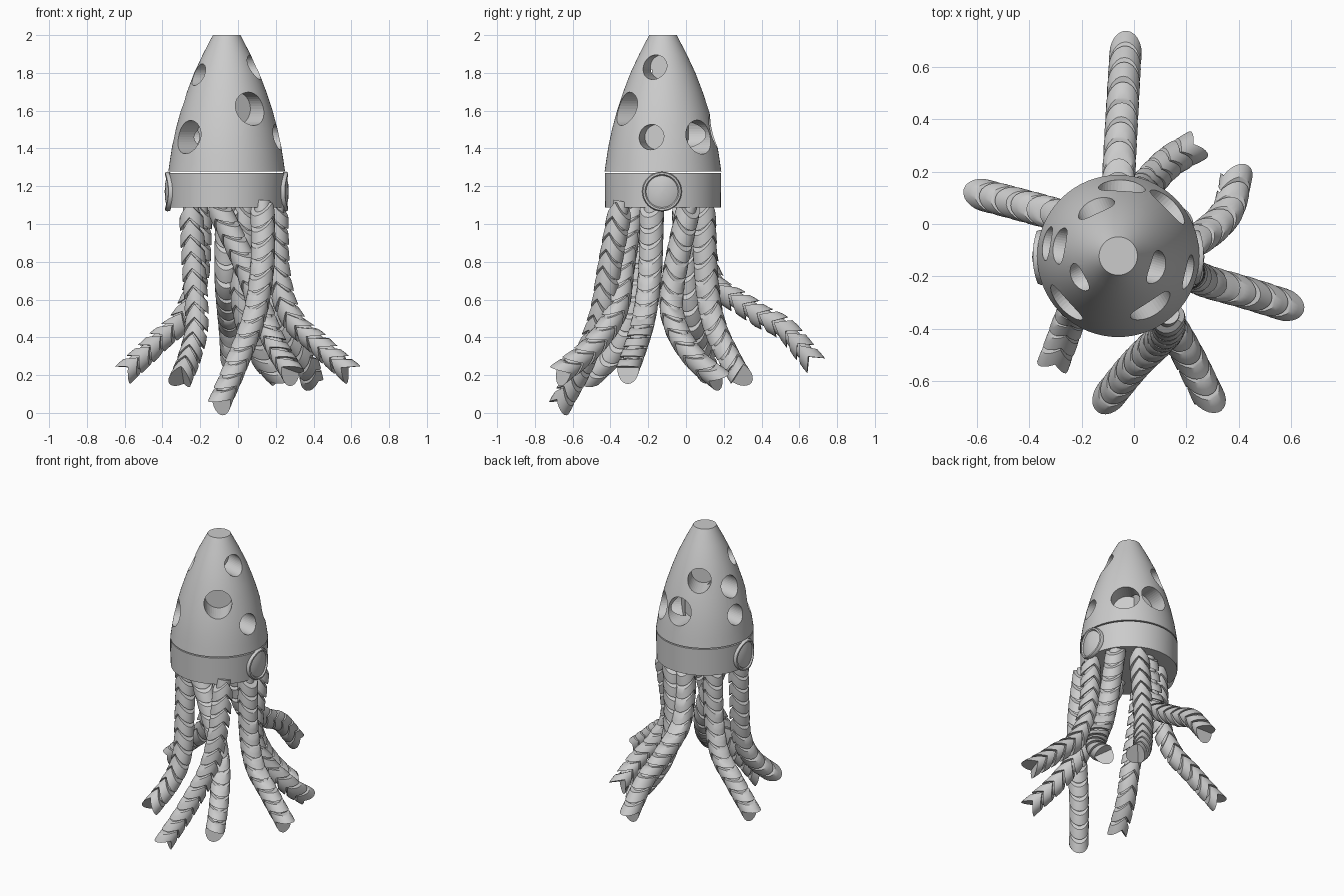
import bpy, bmesh, math
from mathutils import Vector, Matrix

if "Cube" in bpy.data.objects:
    bpy.data.objects.remove(bpy.data.objects["Cube"])

CX, CY = -0.06, -0.122      # axis of the body


def finish(name, bm, angle=35):
    bmesh.ops.recalc_face_normals(bm, faces=bm.faces)
    me = bpy.data.meshes.new(name)
    bm.to_mesh(me)
    bm.free()
    ob = bpy.data.objects.new(name, me)
    bpy.context.collection.objects.link(ob)
    bpy.ops.object.select_all(action='DESELECT')
    ob.select_set(True)
    bpy.context.view_layer.objects.active = ob
    bpy.ops.object.shade_smooth_by_angle(angle=math.radians(angle))
    return ob


def lathe(name, profile, matrix, n=64):
    """Closed solid of revolution from (radius, height) points."""
    bm = bmesh.new()
    rings = [[bm.verts.new((r * math.cos(2 * math.pi * i / n),
                            r * math.sin(2 * math.pi * i / n), h))
              for i in range(n)] for r, h in profile]
    for a, b in zip(rings, rings[1:]):
        for i in range(n):
            bm.faces.new((a[i], a[(i + 1) % n], b[(i + 1) % n], b[i]))
    bm.faces.new(rings[0])
    bm.faces.new(rings[-1])
    bm.transform(matrix)
    return finish(name, bm)


def smooth_path(pts, steps=24):
    """Catmull-Rom samples through the points."""
    p = [Vector(q) for q in pts]
    p = [2 * p[0] - p[1]] + p + [2 * p[-1] - p[-2]]
    out = []
    for k in range(1, len(p) - 2):
        a, b, c, d = p[k - 1:k + 3]
        for j in range(steps):
            t = j / steps
            out.append(0.5 * (2 * b + (c - a) * t + (2 * a - 5 * b + 4 * c - d) * t ** 2
                              + (3 * b - a - 3 * c + d) * t ** 3))
    return out + [p[-2]]


# Mantle: tapering body with round blind holes pointing at the axis
at_axis = Matrix.Translation((CX, CY, 0))
mantle = lathe("mantle", [(0.309, 1.278), (0.3, 1.34), (0.289, 1.41), (0.27, 1.5), (0.243, 1.6),
                          (0.21, 1.7), (0.172, 1.8), (0.125, 1.9), (0.073, 2.0)], at_axis)
holes = [  # angle, height, surface distance, radius
    (-13, 1.46, 0.275, 0.067), (45, 1.46, 0.275, 0.09), (87, 1.49, 0.27, 0.09),
    (115, 1.7, 0.21, 0.075), (170, 1.46, 0.275, 0.066), (170, 1.64, 0.23, 0.07),
    (209, 1.79, 0.17, 0.058), (222, 1.46, 0.275, 0.088), (-57, 1.61, 0.235, 0.088),
    (-17, 1.83, 0.155, 0.065)]
for ang, z, dist, r in holes:
    d = Vector((math.cos(math.radians(ang)), math.sin(math.radians(ang)), 0))
    bpy.ops.mesh.primitive_cylinder_add(vertices=40, radius=r, depth=0.32,
                                        location=Vector((CX, CY, z)) + d * (dist + 0.02),
                                        rotation=d.to_track_quat('Z', 'Y').to_euler())
    cutter = bpy.context.object
    cutter.name = "hole_cutter"
    cutter.hide_render = True
    bpy.context.view_layer.objects.active = mantle
    mod = mantle.modifiers.new("hole", 'BOOLEAN')
    mod.operation, mod.solver, mod.object = 'DIFFERENCE', 'EXACT', cutter
    # keep the cut ahead of the smoothing modifier, then bake it
    bpy.ops.object.modifier_move_to_index(modifier=mod.name, index=0)
    bpy.ops.object.modifier_apply(modifier=mod.name)
    bpy.data.objects.remove(cutter)

# Collar band below the mantle
lathe("collar", [(0.306, 1.087), (0.308, 1.27)], at_axis)

# Round eyes with raised rims, bent around both sides of the collar
eye = [(0.103, -0.01), (0.105, 0.005), (0.1, 0.016), (0.09, 0.016), (0.084, 0.006),
       (0.07, 0.01), (0.04, 0.016), (0.004, 0.018)]
for name, side in (("eye_right", 1), ("eye_left", -1)):
    m = (Matrix.Translation((CX + side * 0.31, CY - 0.005, 1.172))
         @ Matrix.Rotation(side * math.pi / 2, 4, 'Y'))
    for v in lathe(name, eye, m, 40).data.vertices:
        v.co.x -= side * (0.308 - math.sqrt(0.308 ** 2 - (v.co.y - CY) ** 2))

# Tentacles: nested segments with V-notched ends on a thin core
N, R, NOTCH, PITCH = 24, 0.065, 0.062, 0.088


def tentacle(name, pts, twisted=False):
    path = smooth_path(pts)
    dist = [0.0]
    for a, b in zip(path, path[1:]):
        dist.append(dist[-1] + (b - a).length)
    total = dist[-1]
    out = path[-1] - path[0]
    out.z = 0
    out.normalize()
    ref = out.cross(Vector((0, 0, 1))) if twisted else out + Vector((0, 0, 0.5))

    def frame(s):
        s = min(max(s, 0), total)
        k = max(i for i in range(len(dist) - 1) if dist[i] <= s)
        t = (path[k + 1] - path[k]).normalized()
        c = path[k] + t * (s - dist[k])
        u = (ref - t * ref.dot(t)).normalized()
        return c, t, u, t.cross(u)

    bm = bmesh.new()

    def ring(s, r, notch):
        c, t, u, v = frame(s)
        vs = []
        for i in range(N):
            th = 2 * math.pi * i / N
            vs.append(bm.verts.new(c + u * r * math.cos(th) + v * r * math.sin(th)
                                   + t * notch * abs(math.cos(th))))
        return vs

    def cap(vs):
        bm.faces.new((vs[0], vs[1], vs[-1]))
        for i in range(1, N // 2 - 1):
            bm.faces.new((vs[i], vs[i + 1], vs[-i - 1], vs[-i]))
        h = N // 2
        bm.faces.new((vs[h - 1], vs[h], vs[h + 1]))

    def solid(rings):
        for a, b in zip(rings, rings[1:]):
            for i in range(N):
                bm.faces.new((a[i], a[(i + 1) % N], b[(i + 1) % N], b[i]))
        cap(rings[0])
        cap(rings[-1])

    end = total - NOTCH
    count = round(end / PITCH)
    step = end / count
    for k in range(count):
        s0, s1 = k * step + 0.012, (k + 1) * step
        r = R * (1 - 0.06 * k / count)
        solid([ring(s0, r * 0.97, NOTCH + 0.014), ring((s0 + s1) / 2, r, NOTCH + 0.007),
               ring(s1, r, NOTCH)])
    solid([ring(i * (end - 0.03) / 30, R * 0.66, 0) for i in range(31)])
    finish(name, bm)


tentacle("tentacle_back", [(-0.05, 0.07, 1.12), (-0.06, 0.09, 0.9), (-0.06, 0.15, 0.7),
                           (-0.05, 0.34, 0.55), (-0.04, 0.52, 0.44), (-0.03, 0.69, 0.25)])
tentacle("tentacle_back_right", [(0.04, 0.09, 1.12), (0.02, 0.11, 0.7), (0.05, 0.15, 0.47),
                                 (0.13, 0.23, 0.29), (0.24, 0.3, 0.17)], True)
tentacle("tentacle_right_back", [(0.16, 0.02, 1.12), (0.17, -0.07, 0.68), (0.24, -0.06, 0.48),
                                 (0.35, 0.04, 0.3), (0.395, 0.2, 0.16)])
tentacle("tentacle_right", [(0.2, -0.18, 1.12), (0.215, -0.19, 0.75), (0.28, -0.22, 0.52),
                            (0.42, -0.26, 0.37), (0.61, -0.32, 0.2)])
tentacle("tentacle_front_right", [(-0.12, -0.28, 1.12), (0.03, -0.33, 0.8), (0.12, -0.37, 0.55),
                                  (0.2, -0.49, 0.36), (0.3, -0.69, 0.19)])
tentacle("tentacle_front", [(0.13, -0.34, 1.12), (0.13, -0.4, 0.8), (0.09, -0.45, 0.53),
                            (0.0, -0.54, 0.28), (-0.11, -0.675, 0.022)])
tentacle("tentacle_front_left", [(-0.25, -0.22, 1.12), (-0.235, -0.25, 0.8), (-0.22, -0.3, 0.5),
                                 (-0.25, -0.38, 0.32), (-0.31, -0.54, 0.16)], True)
tentacle("tentacle_left", [(-0.2, -0.01, 1.12), (-0.215, 0.0, 0.75), (-0.28, 0.03, 0.53),
                           (-0.42, 0.07, 0.38), (-0.61, 0.12, 0.2)])
